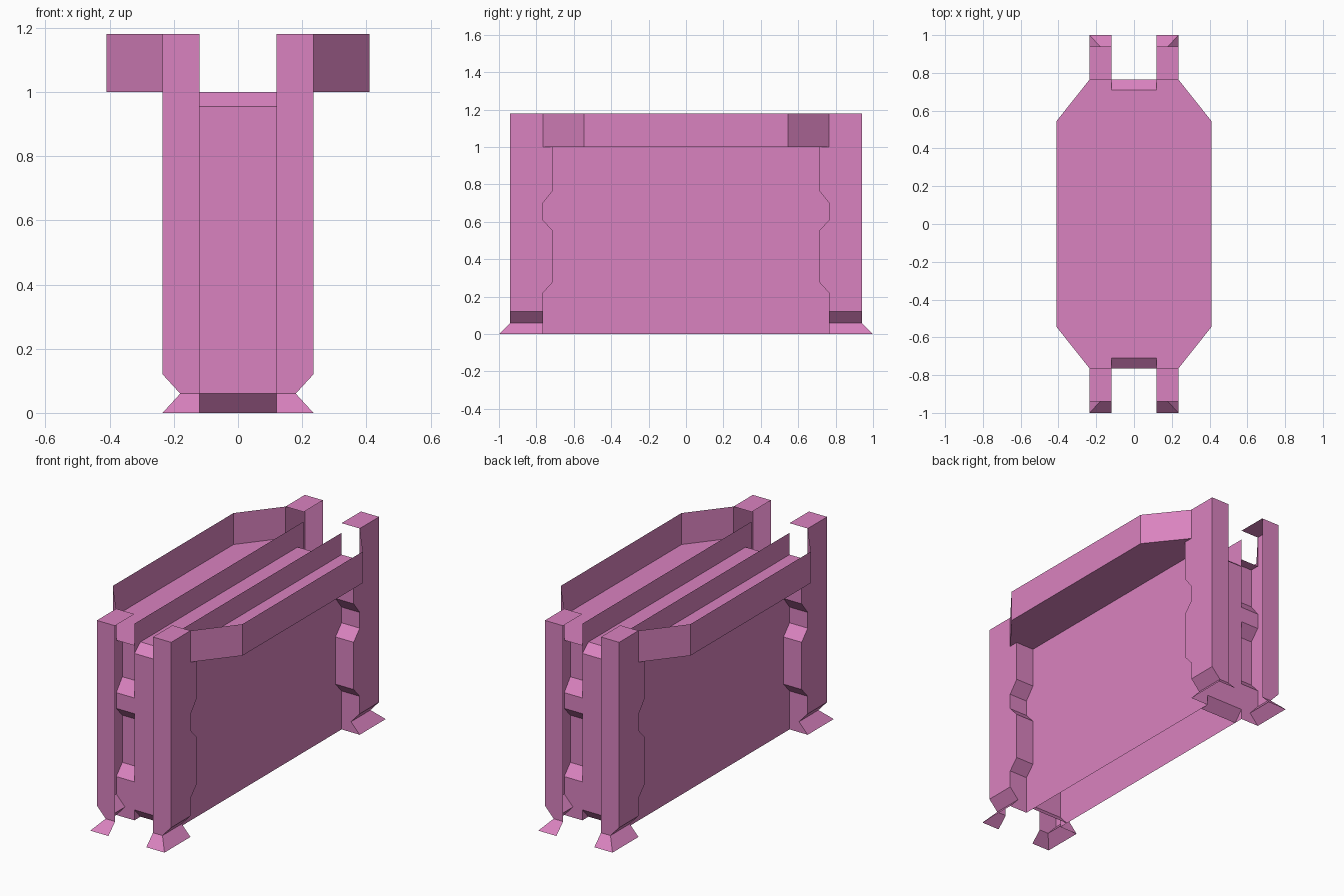
import bpy

cube = bpy.data.objects.get("Cube")
if cube:
    bpy.data.objects.remove(cube, do_unlink=True)

# Single pink paint
COLOUR = (0.70, 0.225, 0.525, 1)
pink = bpy.data.materials.new("pink paint")
pink.diffuse_color = COLOUR
pink.use_nodes = True
pink.node_tree.nodes["Principled BSDF"].inputs["Base Color"].default_value = COLOUR


def add_part(name, verts, faces):
    """One quarter of a part, mirrored to all four corners."""
    mesh = bpy.data.meshes.new(name)
    mesh.from_pydata(verts, [], faces)
    mesh.materials.append(pink)
    obj = bpy.data.objects.new(name, mesh)
    bpy.context.scene.collection.objects.link(obj)
    mirror = obj.modifiers.new("Mirror", "MIRROR")
    mirror.use_axis = (True, True, False)
    mirror.use_clip = True
    return obj


def strip(name, row_a, row_b):
    """Sheet of quads between two matching rows of points."""
    n = len(row_a)
    faces = [(i, n + i, n + i + 1, i + 1) for i in range(n - 1)]
    return add_part(name, list(row_a) + list(row_b), faces)


CORE_X, POST_X, TRAY_X = 0.12, 0.235, 0.41
END_Y, POST_Y, STEP_Y = 0.765, 0.94, 0.71
FLOOR_Z, TOP_Z = 1.0, 1.18

# Post outline going up: outer x, inner y, outer y, z
lower = [
    (POST_X, END_Y, 1.0, 0.0),
    (0.18, END_Y, POST_Y, 0.06),
    (POST_X, END_Y, POST_Y, 0.12),
]
teeth = [(END_Y, 0.22), (STEP_Y, 0.28), (STEP_Y, 0.55), (END_Y, 0.61),
         (END_Y, 0.70), (STEP_Y, 0.77), (STEP_Y, FLOOR_Z)]
post = lower + [(POST_X, y, POST_Y, z) for y, z in teeth]
head = [(POST_X, END_Y, POST_Y, z) for z in (FLOOR_Z, TOP_Z)]

# Corner posts: open angle sections with flared feet
for label, rows in (("post", post), ("post_head", head)):
    strip(label + "_side",
          [(x, yi, z) for x, yi, yo, z in rows],
          [(x, yo, z) for x, yi, yo, z in rows])
    strip(label + "_end",
          [(x, yo, z) for x, yi, yo, z in rows],
          [(CORE_X, yo, z) for x, yi, yo, z in rows])
strip("post_toothed_face",
      [(CORE_X, yi, z) for x, yi, yo, z in post],
      [(x, yi, z) for x, yi, yo, z in post])
strip("post_cap",
      [(CORE_X, END_Y, TOP_Z), (CORE_X, POST_Y, TOP_Z)],
      [(POST_X, END_Y, TOP_Z), (POST_X, POST_Y, TOP_Z)])

# Core: side walls rising above the deck, and bevelled ends with the deck
strip("core_wall",
      [(CORE_X, 0, z) for z in (0, 1.125)],
      [(CORE_X, END_Y, z) for z in (0, 1.125)])
core = [(STEP_Y, 0), (END_Y, 0.06), (END_Y, 0.955), (STEP_Y, FLOOR_Z), (0, FLOOR_Z)]
strip("core_end_and_deck",
      [(CORE_X, y, z) for y, z in core],
      [(0, y, z) for y, z in core])

# Tray: floor with cut corners and a thin upright rim
rim = [(TRAY_X, 0), (TRAY_X, 0.545), (POST_X, END_Y)]
floor = [(CORE_X, 0)] + rim + [(CORE_X, END_Y)]
add_part("tray_floor", [(x, y, FLOOR_Z) for x, y in floor], [range(len(floor))])
strip("tray_rim",
      [(x, y, TOP_Z) for x, y in rim],
      [(x, y, FLOOR_Z) for x, y in rim])
